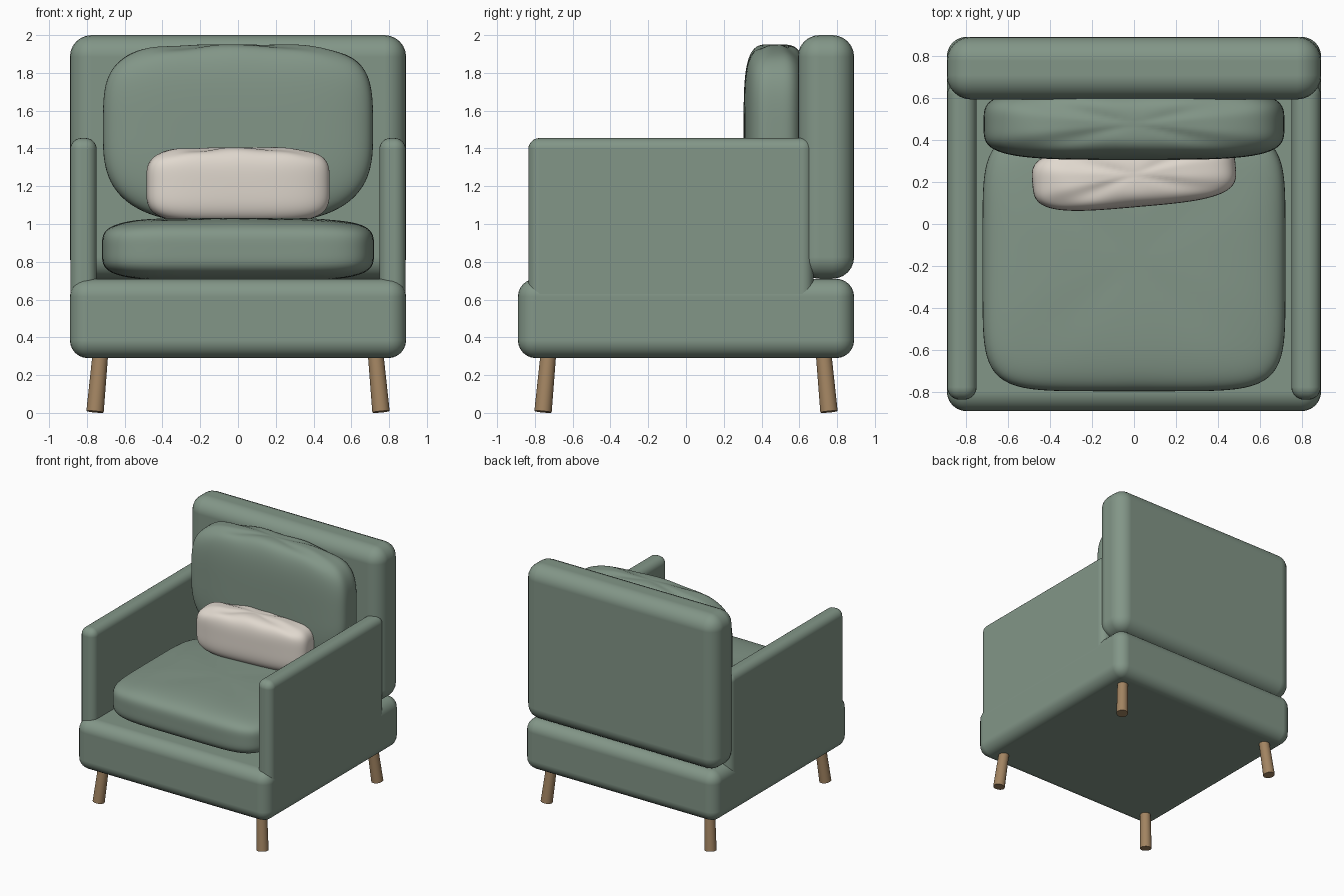
import bpy, bmesh, math
from mathutils import Vector

if "Cube" in bpy.data.objects:
    bpy.data.objects.remove(bpy.data.objects["Cube"], do_unlink=True)


def make_material(name, rgb):
    mat = bpy.data.materials.new(name)
    mat.use_nodes = True
    mat.diffuse_color = (*rgb, 1)
    mat.node_tree.nodes["Principled BSDF"].inputs["Base Color"].default_value = (*rgb, 1)
    return mat


green = make_material("sage_green_fabric", (0.225, 0.305, 0.245))
cream = make_material("cream_fabric", (0.75, 0.69, 0.62))
wood = make_material("oak_wood", (0.36, 0.23, 0.12))


def finish(name, bm, mat):
    mesh = bpy.data.meshes.new(name)
    bm.to_mesh(mesh)
    bm.free()
    mesh.materials.append(mat)
    obj = bpy.data.objects.new(name, mesh)
    bpy.context.collection.objects.link(obj)
    for face in mesh.polygons:
        face.use_smooth = True
    return obj


def padded_box(name, low, high, radius):
    """Upholstered block with rounded edges."""
    low, high = Vector(low), Vector(high)
    bm = bmesh.new()
    bmesh.ops.create_cube(bm, size=1)
    for v in bm.verts:
        v.co = Vector(a * b for a, b in zip(v.co, high - low)) + (low + high) / 2
    obj = finish(name, bm, green)
    bevel = obj.modifiers.new("rounded_edges", "BEVEL")
    bevel.width = radius
    bevel.segments = 6
    bevel.harden_normals = True
    return obj


def cushion(name, centre, half, flat_axis, plan, lower_plan, thick, crease, mat, turn=0):
    """Superellipsoid cushion, thin along flat_axis, creased on its top."""
    bm = bmesh.new()
    bmesh.ops.create_cube(bm, size=2)
    bmesh.ops.subdivide_edges(bm, edges=bm.edges[:], cuts=31, use_grid_fill=True)
    wide = [i for i in range(3) if i != flat_axis]
    for v in bm.verts:
        e = lower_plan if v.co.z < 0 else plan
        ring = sum(abs(v.co[i]) ** e for i in wide) ** (thick / e)
        p = v.co / (ring + abs(v.co[flat_axis]) ** thick) ** (1 / thick)
        # Folds run from the middle of the top out to its corners
        fold = abs(math.sin(2 * math.atan2(p.y, p.x))) ** 6
        reach = min(1, math.hypot(p.x, p.y))
        drop = crease * fold * reach * max(0, p.z) ** 4
        drop += 0.3 * crease * math.sin(11 * p.x + 2 * p.y) * reach * max(0, p.z) ** 4
        v.co = Vector(a * b for a, b in zip(p, half))
        v.co.z -= drop
    obj = finish(name, bm, mat)
    obj.location = centre
    obj.rotation_euler.z = math.radians(turn)
    return obj


# Frame
padded_box("seat_base", (-0.89, -0.89, 0.29), (0.89, 0.89, 0.71), 0.095)
padded_box("backrest", (-0.89, 0.592, 0.71), (0.89, 0.89, 2.0), 0.115)
for side, x0, x1 in (("left", 0.748, 0.888), ("right", -0.888, -0.748)):
    padded_box(side + "_armrest", (x0, -0.835, 0.42), (x1, 0.675, 1.455), 0.06)

# Cushions
cushion("seat_cushion", (0, -0.17, 0.865), (0.72, 0.625, 0.167), 2, 6, 6, 4.2, 0.008, green)
cushion("back_cushion", (0, 0.475, 1.475), (0.715, 0.17, 0.475), 1, 4.2, 2.9, 4, 0.025, green)
cushion("lumbar_pillow", (0, 0.235, 1.205), (0.485, 0.155, 0.2), 1, 4.2, 4, 3.6, 0.022, cream, 5)

# Splayed legs
for depth, sy in (("front", -1), ("back", 1)):
    for side, sx in (("left", 1), ("right", -1)):
        foot = Vector((0.757 * sx, 0.757 * sy, 0.006))
        top = Vector((0.727 * sx, 0.727 * sy, 0.33))
        axis = top - foot
        bm = bmesh.new()
        bmesh.ops.create_cone(bm, cap_ends=True, segments=24, radius1=0.046,
                              radius2=0.041, depth=axis.length)
        bm.transform(axis.to_track_quat("Z", "Y").to_matrix().to_4x4())
        leg = finish(f"{depth}_{side}_leg", bm, wood)
        leg.location = (foot + top) / 2
        bpy.ops.object.select_all(action="DESELECT")
        leg.select_set(True)
        bpy.context.view_layer.objects.active = leg
        bpy.ops.object.shade_smooth_by_angle(angle=math.radians(40))
